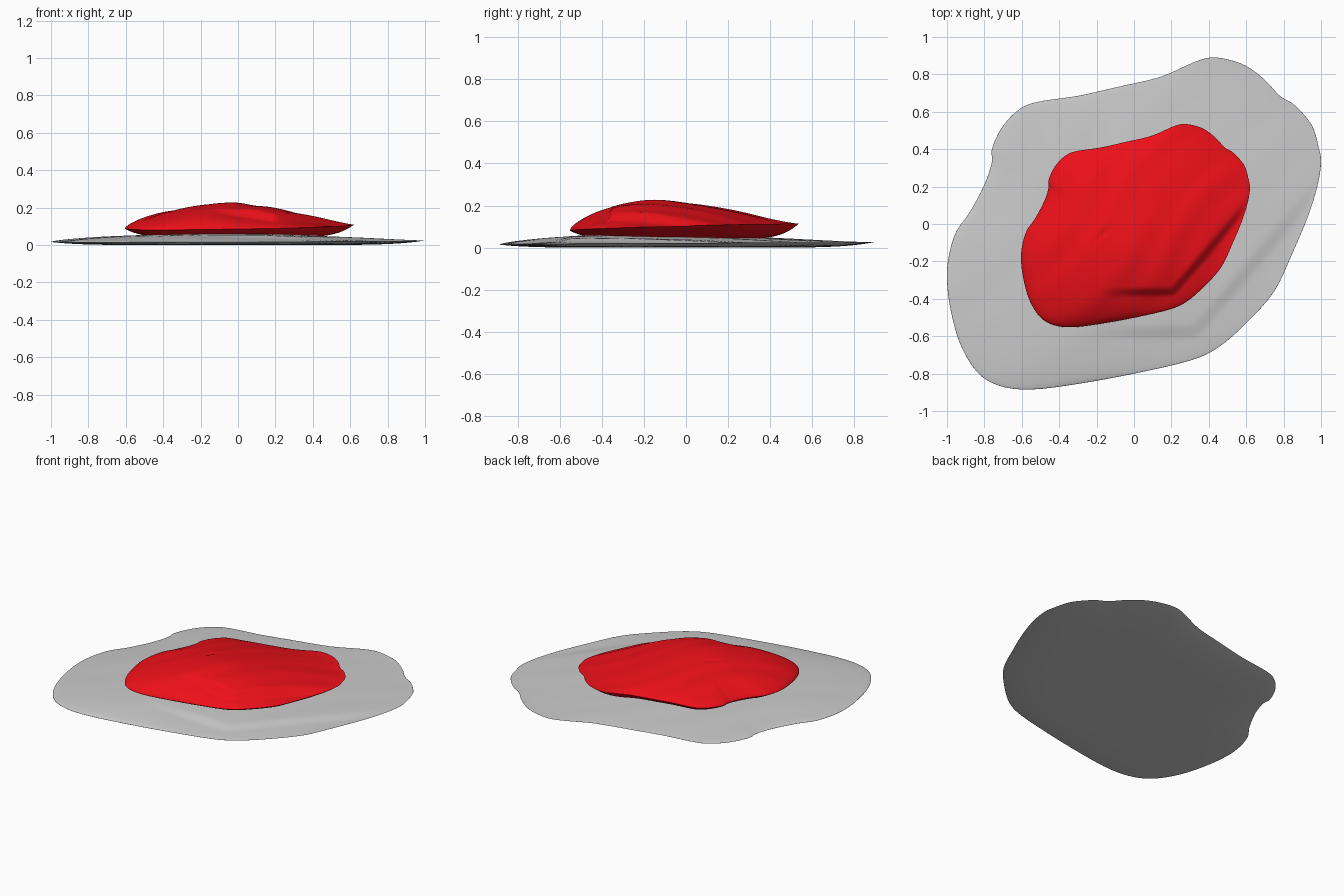
import bpy, bmesh, math
from mathutils import Vector

if "Cube" in bpy.data.objects:
    bpy.data.objects.remove(bpy.data.objects["Cube"])

# Outline of the wide layer seen from above; the upper lump repeats it smaller
OUTLINE = [Vector(p) for p in (
    (1.0, .33), (.985, .42), (.95, .53), (.86, .635), (.78, .685), (.70, .77),
    (.6, .845), (.5, .88), (.41, .89), (.32, .865), (.2, .81), (.1, .775),
    (-.1, .73), (-.3, .685), (-.53, .65), (-.63, .60), (-.71, .51), (-.76, .40),
    (-.76, .33), (-.80, .21), (-.88, .06), (-.95, -.04), (-.99, -.17), (-1.0, -.3),
    (-.98, -.46), (-.93, -.64), (-.84, -.79), (-.72, -.865), (-.55, -.885),
    (-.3, -.855), (0, -.8), (.3, -.73), (.45, -.66), (.6, -.53), (.75, -.36),
    (.85, -.15), (.93, .04), (.98, .2))]
RINGS, SUB = 44, 4
CENTRE = Vector((-.03, -.03))


def step(a, b, v):
    t = min(1, max(0, (v - a) / (b - a)))
    return t * t * (3 - 2 * t)


def smooth_outline():
    pts, n = [], len(OUTLINE)
    for i in range(n):
        a, b, c, d = (OUTLINE[(i + k) % n] for k in (-1, 0, 1, 2))
        for j in range(SUB):
            t = j / SUB
            p = (2 * b + (c - a) * t + (2 * a - 5 * b + 4 * c - d) * t * t
                 + (3 * b - a - 3 * c + d) * t ** 3) / 2
            pts.append(p * .612 + Vector((.008, -.01)))
    return pts


def rim(x, y):
    return .098 + .01 * x + .025 * y


def top(x, y, t):
    # Rounded dome falling to the rim
    d2 = (x + .05) ** 2 + (y + .14) ** 2
    z = .242 - .17 * math.sqrt(d2 + .008)
    edge = (1 - t ** 5) ** .6
    z = rim(x, y) + (z - rim(x, y)) * edge
    # Folded ledge along the front right
    d = max(-(y + .35), .76 * (x - .2) - .65 * (y + .35))
    z -= .042 * step(-.01, .04, d) * step(-.2, .08, x) * edge
    # Soft diagonal wrinkles and a small central nick
    u, v = .65 * x + .76 * y, .76 * x - .65 * y
    z += .003 * math.sin(34 * v + 2 * math.sin(5 * u)) * edge * step(.05, .3, abs(v) + .1)
    z -= .008 * math.exp(-((v + .09) / .012) ** 2 - ((u + .15) / .05) ** 2)
    return z


def bottom(x, y, t):
    return .04 + (rim(x, y) - .04) * t ** 7


def layer(name, scale_xy, offset, scale_z, z0):
    outline, bm = smooth_outline(), bmesh.new()
    n = len(outline)

    def put(p, fn, t):
        xy = (p - offset) * scale_xy
        return bm.verts.new((xy.x, xy.y, (fn(p.x, p.y, t) - .04) * scale_z + z0))

    edge = [put(p, bottom, 1) for p in outline]
    for fn, flip in ((top, False), (bottom, True)):
        mid = put(CENTRE, fn, 0)
        prev = None
        for r in range(1, RINGS + 1):
            t = math.sin(r / RINGS * math.pi / 2)
            ring = edge if r == RINGS else [put(CENTRE.lerp(p, t), fn, t) for p in outline]
            for i in range(n):
                j = (i + 1) % n
                f = [mid, ring[i], ring[j]] if prev is None else [prev[i], ring[i], ring[j], prev[j]]
                bm.faces.new(f[::-1] if flip else f)
            prev = ring
    mesh = bpy.data.meshes.new(name)
    bm.to_mesh(mesh)
    bm.free()
    mesh.shade_smooth()
    ob = bpy.data.objects.new(name, mesh)
    bpy.context.collection.objects.link(ob)
    return ob


# Thin grey base layer
layer("flat_base", 1 / .612, Vector((.008, -.01)), .35, 0)

# Raised red lump
lump = layer("red_lump", 1, Vector((0, 0)), 1, .04)
mat = bpy.data.materials.new("red")
mat.diffuse_color = (.85, .005, .01, 1)
mat.use_nodes = True
mat.node_tree.nodes["Principled BSDF"].inputs["Base Color"].default_value = mat.diffuse_color
lump.data.materials.append(mat)
